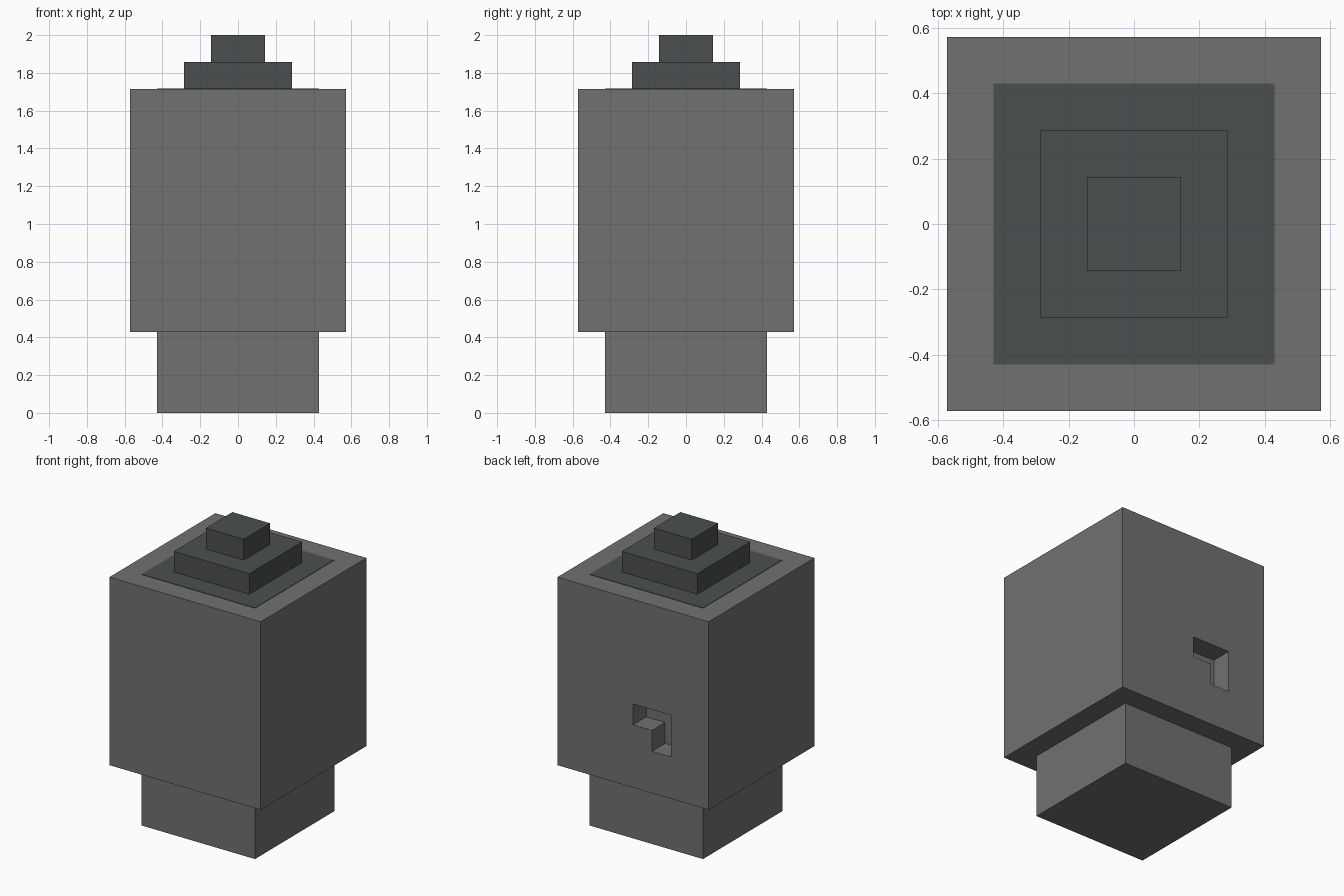
import bpy
import bmesh

U = 1 / 7  # block unit

cube = bpy.data.objects.get("Cube")
if cube:
    bpy.data.objects.remove(cube, do_unlink=True)


def make_material(name, color):
    mat = bpy.data.materials.new(name)
    mat.use_nodes = True
    mat.diffuse_color = color
    mat.node_tree.nodes["Principled BSDF"].inputs["Base Color"].default_value = color
    return mat


def add_object(name, bm, mat):
    bmesh.ops.recalc_face_normals(bm, faces=bm.faces)
    mesh = bpy.data.meshes.new(name)
    bm.to_mesh(mesh)
    bm.free()
    mesh.materials.append(mat)
    obj = bpy.data.objects.new(name, mesh)
    bpy.context.collection.objects.link(obj)
    return obj


def square_block(name, half, bottom, top, mat):
    """Centred square block, sizes in block units."""
    bm = bmesh.new()
    bmesh.ops.create_cube(bm, size=1)
    for v in bm.verts:
        v.co.x *= 2 * half * U
        v.co.y *= 2 * half * U
        v.co.z = (top if v.co.z > 0 else bottom) * U
    return add_object(name, bm, mat)


grey = make_material("mid grey", (0.165, 0.165, 0.165, 1))
slate = make_material("dark slate", (0.07, 0.078, 0.08, 1))

# Stacked blocks
square_block("base", 3, 0, 3, grey)
body = square_block("body", 4, 3, 12, grey)
square_block("top_inlay", 3, 12, 12.02, slate)
square_block("lower_step", 2, 12, 13, slate)
square_block("upper_step", 1, 13, 14, slate)

# L-shaped recess, one unit deep, in the back of the body
profile = [(0, 7), (-2, 7), (-2, 5), (-1, 5), (-1, 6), (0, 6)]
bm = bmesh.new()
face = bm.faces.new([bm.verts.new((x * U, 3 * U, z * U)) for x, z in profile])
extruded = bmesh.ops.extrude_face_region(bm, geom=[face])["geom"]
bmesh.ops.translate(bm, vec=(0, 2 * U, 0),
                    verts=[g for g in extruded if isinstance(g, bmesh.types.BMVert)])
cutter = add_object("recess_cutter", bm, grey)
cutter.hide_render = True
cutter.hide_set(True)

cut = body.modifiers.new("recess", "BOOLEAN")
cut.operation = "DIFFERENCE"
cut.solver = "EXACT"
cut.object = cutter
